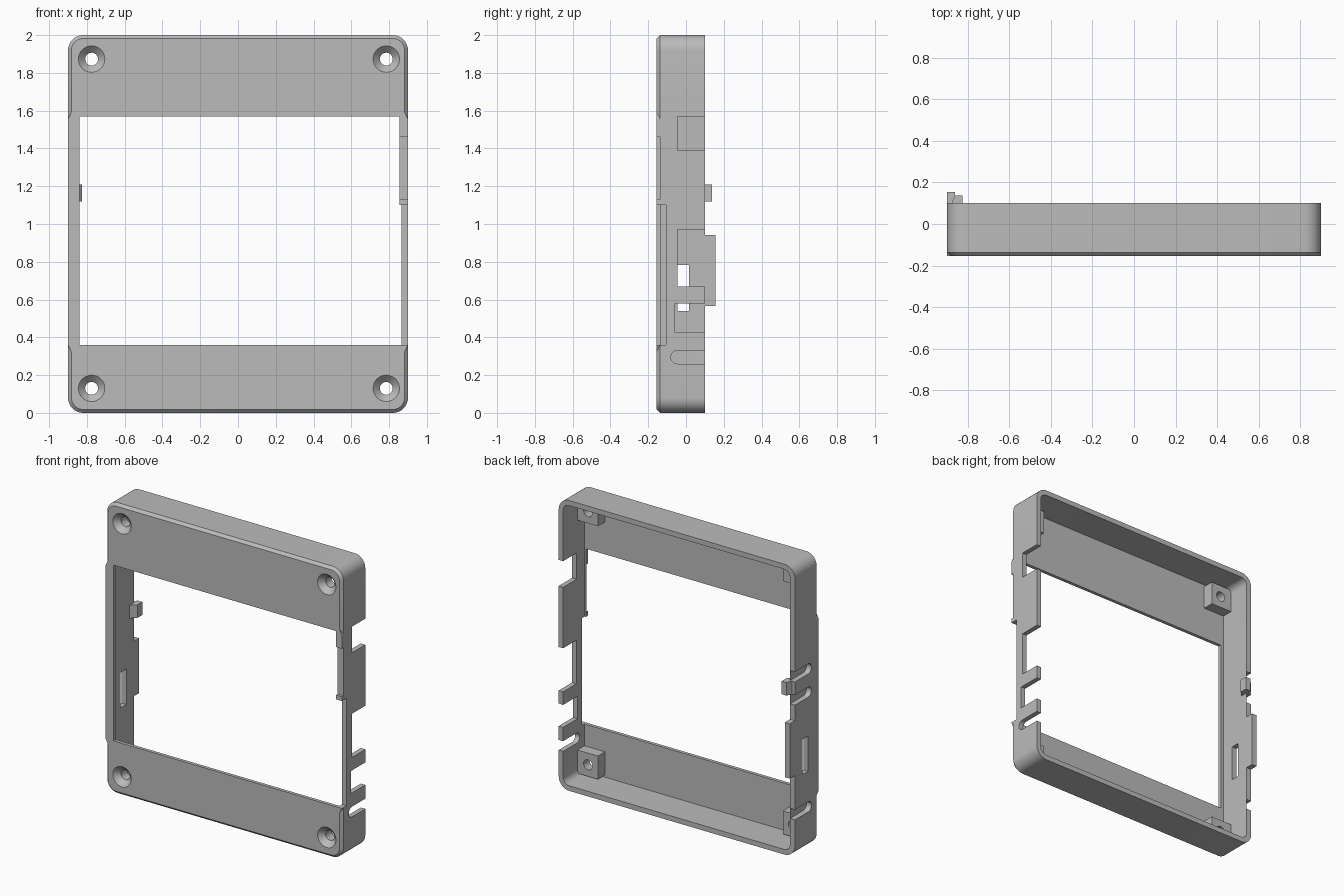
import bpy, bmesh, math
from mathutils import Vector

cube = bpy.data.objects.get("Cube")
if cube:
    bpy.data.objects.remove(cube, do_unlink=True)

grey = bpy.data.materials.new("light grey plastic")
grey.use_nodes = True
grey.diffuse_color = (0.5, 0.5, 0.5, 1)
grey.node_tree.nodes["Principled BSDF"].inputs["Base Color"].default_value = (0.5, 0.5, 0.5, 1)

FRONT, BACK, PLATE = -0.155, 0.1, -0.132
LOW, HIGH = 0.36, 1.57


def loft(name, rings):
    """Closed solid through rings that have equal point counts."""
    bm = bmesh.new()
    loops = [[bm.verts.new(p) for p in ring] for ring in rings]
    n = len(loops[0])
    for a, b in zip(loops, loops[1:]):
        for i in range(n):
            bm.faces.new((a[i], a[(i + 1) % n], b[(i + 1) % n], b[i]))
    bm.faces.new(loops[0])
    bm.faces.new(loops[-1])
    bmesh.ops.recalc_face_normals(bm, faces=bm.faces)
    mesh = bpy.data.meshes.new(name)
    bm.to_mesh(mesh)
    bm.free()
    mesh.materials.append(grey)
    obj = bpy.data.objects.new(name, mesh)
    bpy.context.collection.objects.link(obj)
    return obj


def prism(name, pts, axis, a, b):
    """Extrude a 2D outline along one axis from a to b."""
    def place(p, t):
        v = list(p)
        v.insert(axis, t)
        return Vector(v)
    return loft(name, [[place(p, t) for p in pts] for t in (a, b)])


def box(name, x, y, z):
    return prism(name, [(x[0], y[0]), (x[1], y[0]), (x[1], y[1]), (x[0], y[1])], 2, *z)


def rounded(x0, x1, z0, z1, r, y, steps=8):
    pts = []
    corners = [(x1 - r, z1 - r), (x0 + r, z1 - r), (x0 + r, z0 + r), (x1 - r, z0 + r)]
    for k, (cx, cz) in enumerate(corners):
        for i in range(steps + 1):
            t = math.pi / 2 * (k + i / steps)
            pts.append((cx + r * math.cos(t), y, cz + r * math.sin(t)))
    return pts


def circle(cx, cz, r, y, n=32):
    return [(cx + r * math.cos(math.tau * i / n), y, cz + r * math.sin(math.tau * i / n))
            for i in range(n)]


def combine(target, tool, operation):
    mod = target.modifiers.new(operation, 'BOOLEAN')
    mod.operation = operation
    mod.solver = 'EXACT'
    mod.object = tool
    tool.hide_render = True
    bpy.context.view_layer.objects.active = target
    bpy.ops.object.modifier_apply(modifier=mod.name)
    bpy.data.objects.remove(tool, do_unlink=True)


def add(tool):
    combine(frame, tool, 'UNION')


def cut(tool):
    combine(frame, tool, 'DIFFERENCE')


# Rounded housing with a chamfered front edge
c = 0.018
frame = loft("bezel_frame", [
    rounded(-0.9 + c, 0.9 - c, c, 2 - c, 0.062, FRONT),
    rounded(-0.9, 0.9, 0, 2, 0.08, FRONT + c),
    rounded(-0.9, 0.9, 0, 2, 0.08, BACK)])

# Square-edged side rails beside the opening
for s in (-1, 1):
    add(prism("side_rail", [(s * 0.9, LOW), (s * 0.9, HIGH - 0.015),
                            (s * 0.87, HIGH + 0.045), (s * 0.87, LOW - 0.06)],
              1, FRONT, -0.1))

# Hollow back
cut(loft("cavity", [rounded(-0.862, 0.866, 0.035, 1.965, 0.045, y) for y in (PLATE, 0.3)]))

# Screw bosses with countersunk holes
screws = [(x, z) for x in (-0.775, 0.785) for z in (0.13, 1.873)]
for x, z in screws:
    s = math.copysign(1, x)
    add(box("screw_boss", sorted((x - s * 0.075, s * 0.88)), (-0.145, -0.055),
            (z - 0.08, z + 0.08)))

# Tall tab and snap hook on the right wall
add(box("rear_tab", (-0.9, -0.862), (0.05, 0.155), (0.565, 0.943)))
add(prism("snap_hook", [(-0.88, 0.05), (-0.862, 0.05), (-0.825, 0.085), (-0.825, 0.137),
                        (-0.862, 0.137), (-0.88, 0.095)], 2, 1.12, 1.21))

# Main opening
cut(box("opening", (-0.84, 0.856), (-0.3, -0.1), (LOW, HIGH)))

for x, z in screws:
    cut(loft("screw_hole", [circle(x, z, 0.075, FRONT - 0.005),
                            circle(x, z, 0.034, FRONT + 0.036),
                            circle(x, z, 0.034, 0)]))

# Notches in the left wall: y range, z range
for y, z in [((-0.045, 0.3), (1.39, HIGH)), ((-0.045, 0.3), (0.67, 0.97)),
             ((-0.057, 0.3), (0.425, 0.58)), ((-0.3, -0.137), (1.13, 1.46)),
             ((-0.3, -0.105), (LOW, 1.1))]:
    cut(box("left_notch", (0.84, 1), y, z))

# Window slot in the right wall
cut(box("right_slot", (-1, -0.85), (-0.045, 0.015), (0.54, 0.783)))

# Round-ended slots open to the back
for s, z in [(1, 0.295), (-1, 0.295), (-1, 1.085), (-1, 1.245)]:
    r = 0.035
    arc = [(-0.045 - r * math.sin(math.pi * i / 10), z + r * math.cos(math.pi * i / 10))
           for i in range(11)]
    cut(prism("round_slot", [(0.12, z + r)] + arc + [(0.12, z - r)], 0,
              *sorted((s * 0.863 if s < 0 else 0.84, s * 1.0))))

# Shading
bpy.ops.object.select_all(action='DESELECT')
frame.select_set(True)
bpy.context.view_layer.objects.active = frame
bpy.ops.object.shade_smooth_by_angle(angle=math.radians(25))
